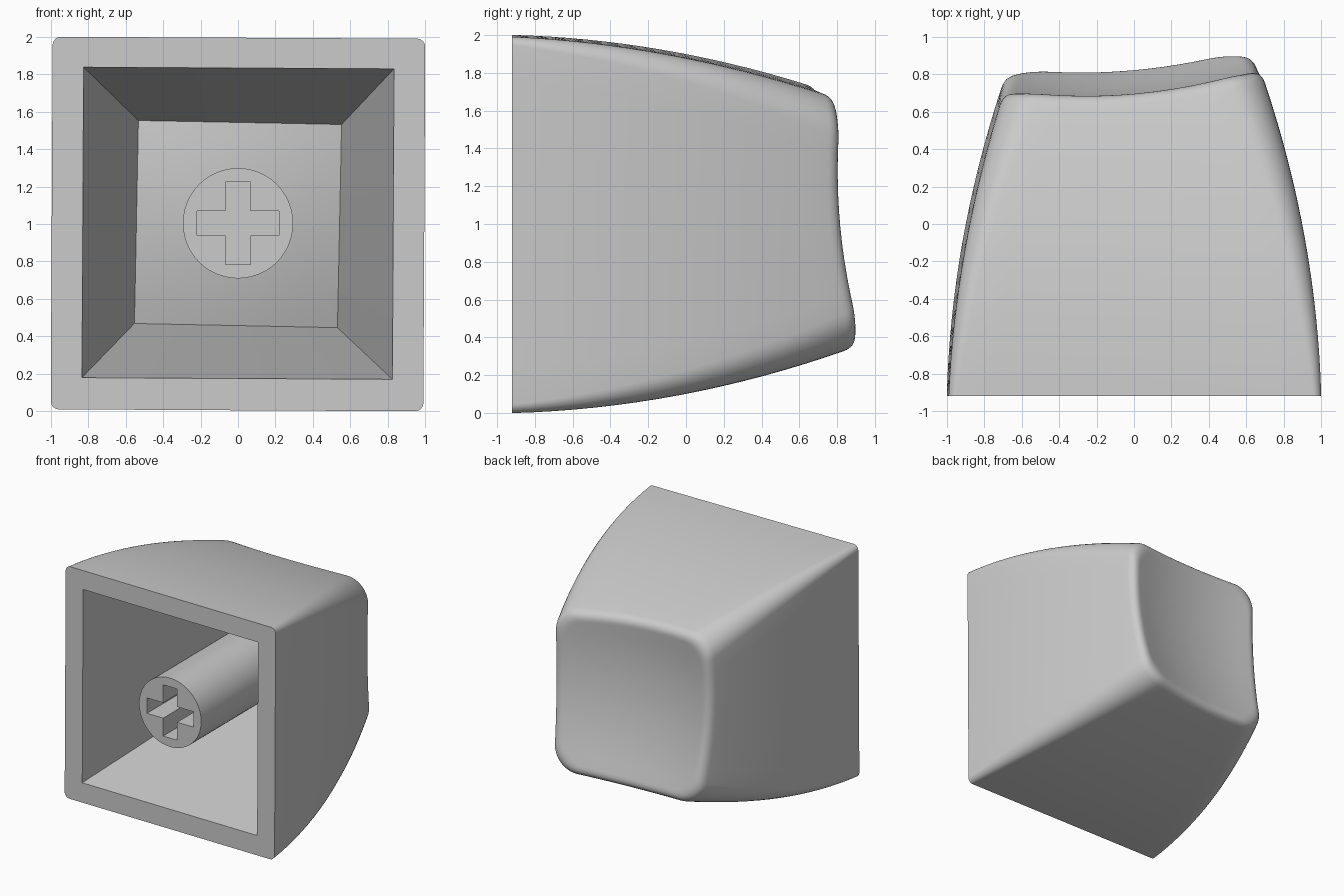
import bpy, bmesh, math

if "Cube" in bpy.data.objects:
    bpy.data.objects.remove(bpy.data.objects["Cube"], do_unlink=True)

FRONT = -0.92
MID_Z = 1.0

grey = bpy.data.materials.new("light grey plastic")
grey.use_nodes = True
grey.diffuse_color = (0.6, 0.6, 0.6, 1)
grey.node_tree.nodes["Principled BSDF"].inputs["Base Color"].default_value = (0.6, 0.6, 0.6, 1)


def finish(bm, name):
    bmesh.ops.recalc_face_normals(bm, faces=bm.faces)
    mesh = bpy.data.meshes.new(name)
    bm.to_mesh(mesh)
    bm.free()
    mesh.materials.append(grey)
    obj = bpy.data.objects.new(name, mesh)
    bpy.context.collection.objects.link(obj)
    bpy.ops.object.select_all(action='DESELECT')
    obj.select_set(True)
    bpy.context.view_layer.objects.active = obj
    bpy.ops.object.shade_smooth_by_angle(angle=math.radians(30))


def add_ring(bm, points):
    return [bm.verts.new(p) for p in points]


def bridge(bm, a, b):
    n = len(a)
    for i in range(n):
        j = (i + 1) % n
        bm.faces.new((a[i], a[j], b[j], b[i]))


def fill_between(bm, *rings):
    """Flat face between an outer ring and an inner ring."""
    edges = []
    for ring in rings:
        for i, v in enumerate(ring):
            pair = (v, ring[(i + 1) % len(ring)])
            edges.append(bm.edges.get(pair) or bm.edges.new(pair))
    bmesh.ops.triangle_fill(bm, use_beauty=True, use_dissolve=False, edges=edges)


def rolled(x, y, z):
    """Slight twist about the depth axis, growing towards the back."""
    a = math.radians(0.3 + 0.5 * (y - FRONT))
    c, s = math.cos(a), math.sin(a)
    return (x * c + z * s, y, MID_Z + z * c - x * s)


# Rounded-square columns: (corner centre, offset direction)
def make_columns(arc=8, side=10):
    cols = []
    for q in range(4):
        a0 = q * math.pi / 2
        c, s = round(math.cos(a0)), round(math.sin(a0))
        for i in range(1, side):
            t = 2 * i / side - 1
            cols.append((c - s * t, s + c * t, c, s))
        for i in range(arc + 1):
            a = a0 + i / arc * math.pi / 2
            cols.append((c - s, s + c, math.cos(a), math.sin(a)))
    return cols


def section(col, y):
    """Point of the curved, tapering side wall at depth y."""
    s = y - FRONT
    half = 0.996 - 0.035 * s - 0.088 * s * s
    radius = 0.045 + 0.09 * s
    cx, cz, dx, dz = col
    return cx * (half - radius) + dx * radius, cz * (half - radius) + dz * radius


def dish(x, z):
    """Tilted, scooped back surface."""
    return 0.69 + 0.097 * x - 0.105 * z + 0.18 * (x * x + z * z)


def scoop(bm, ring, outline, depth):
    """Fill a ring with the scooped surface, moved forward by depth."""
    for k in (0.85, 0.68, 0.5, 0.32, 0.15):
        inner = add_ring(bm, [rolled(x * k, dish(x * k, z * k) - depth, z * k)
                              for x, z in outline])
        bridge(bm, ring, inner)
        ring = inner
    centre = bm.verts.new(rolled(0, dish(0, 0) - depth, 0))
    for i, v in enumerate(ring):
        bm.faces.new((v, ring[(i + 1) % len(ring)], centre))


# Shell: each column has a bend from side wall over the lip into the scoop
LIP, SKIN = 0.07, 0.012
bm = bmesh.new()
columns = make_columns()
bends = []
for col in columns:
    y = 0.8
    for _ in range(20):
        y = dish(*section(col, y))
    x, z = section(col, y)
    x0, z0 = section(col, y - LIP)
    k = 1 - LIP / max(abs(x), abs(z))
    bends.append(((x0, y - LIP, z0), (x, y, z), (x * k, dish(x * k, z * k), z * k)))

rings = []
WALL, ROUND = 16, 8
for i in range(WALL):
    pts = []
    for col, bend in zip(columns, bends):
        y = FRONT + (bend[0][1] - FRONT) * i / WALL
        x, z = section(col, y)
        pts.append(rolled(x, y, z))
    rings.append(add_ring(bm, pts))
for i in range(ROUND + 1):
    t = i / ROUND
    rings.append(add_ring(bm, [
        rolled(*[(1 - t) ** 2 * a + 2 * t * (1 - t) * b + t * t * c for a, b, c in zip(*bend)])
        for bend in bends]))
for a, b in zip(rings, rings[1:]):
    bridge(bm, a, b)
scoop(bm, rings[-1], [(x, z) for _, _, (x, _, z) in bends], 0)


# Front rim and tapering inner cavity
def square(half, n=10):
    pts = []
    for c, s in ((1, 0), (0, 1), (-1, 0), (0, -1)):
        for i in range(n):
            t = 2 * i / n - 1
            pts.append(((c - s * t) * half, (s + c * t) * half))
    return pts


inner_outline = square(0.543)
opening = add_ring(bm, [rolled(x, FRONT, z + 0.004) for x, z in square(0.83)])
floor = add_ring(bm, [rolled(x, dish(x, z) - SKIN, z) for x, z in inner_outline])
fill_between(bm, rings[0], opening)
bridge(bm, opening, floor)
scoop(bm, floor, inner_outline, SKIN)
finish(bm, "cap_shell")

# Stem: round post with a cross-shaped socket, ending on the cavity floor
bm = bmesh.new()
STEM_Z, R, LONG, THIN = 0.004, 0.295, 0.22, 0.066
angles = [2 * math.pi * i / 48 for i in range(48)]
circle = [(R * math.cos(a), STEM_Z + R * math.sin(a)) for a in angles]


def cross(y):
    pts = []
    for q in range(4):
        c, s = round(math.cos(q * math.pi / 2)), round(math.sin(q * math.pi / 2))
        for u, v in ((LONG, -THIN), (LONG, THIN), (THIN, THIN)):
            pts.append((u * c - v * s, y, MID_Z + STEM_Z + u * s + v * c))
    return add_ring(bm, pts)


post_front = add_ring(bm, [(x, FRONT, MID_Z + z) for x, z in circle])
post_back = add_ring(bm, [(x, dish(x, z) - SKIN / 2, MID_Z + z) for x, z in circle])
socket_front, socket_back = cross(FRONT), cross(FRONT + 0.45)
fill_between(bm, post_front, socket_front)
bridge(bm, post_front, post_back)
bridge(bm, socket_front, socket_back)
bm.faces.new(socket_back)
finish(bm, "stem")
